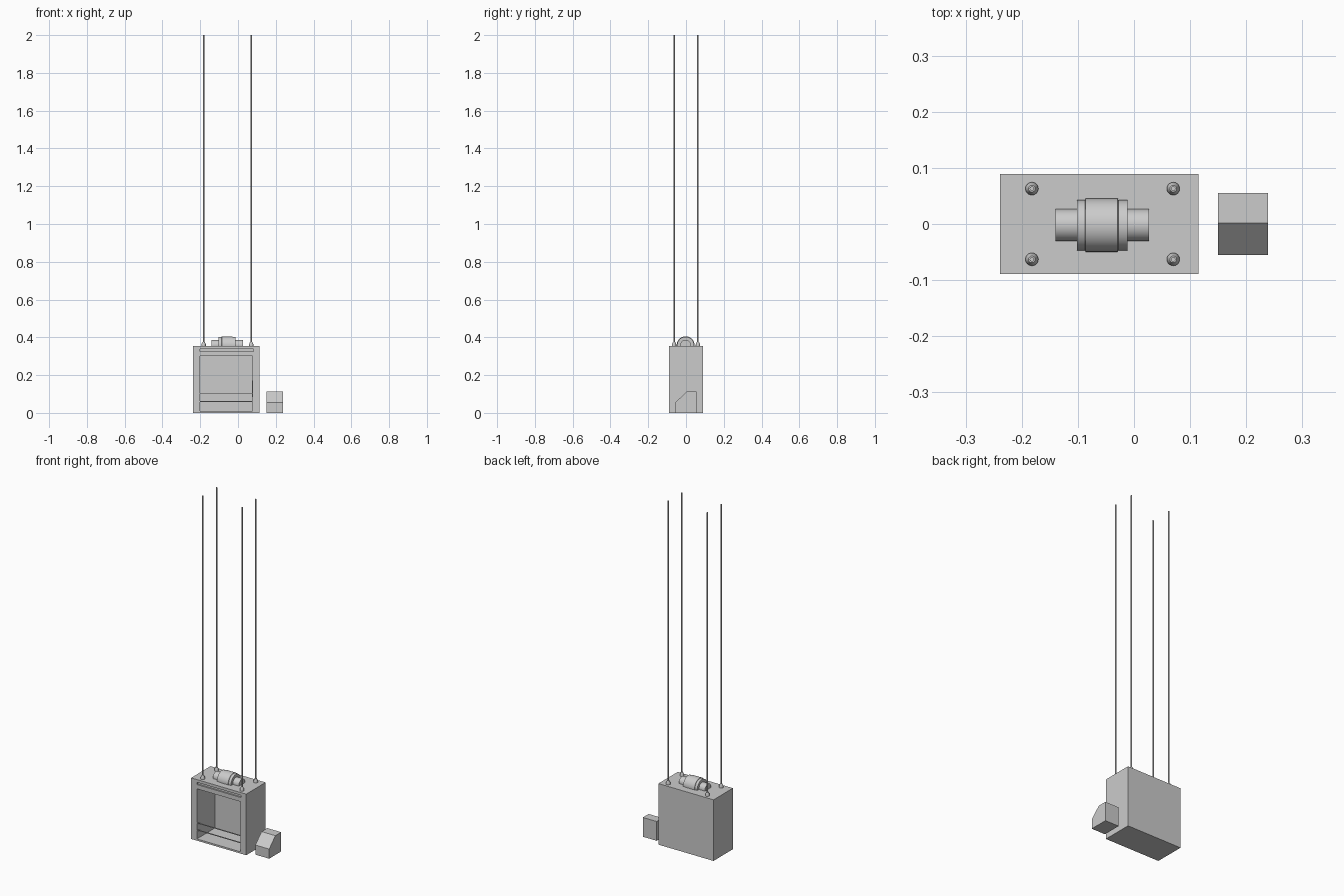
import bpy, bmesh, math
from mathutils import Matrix, Vector

if "Cube" in bpy.data.objects:
    bpy.data.objects.remove(bpy.data.objects["Cube"])


def finish(name, bm, smooth=False):
    bmesh.ops.recalc_face_normals(bm, faces=bm.faces)
    me = bpy.data.meshes.new(name)
    bm.to_mesh(me)
    bm.free()
    ob = bpy.data.objects.new(name, me)
    bpy.context.collection.objects.link(ob)
    if smooth:
        bpy.ops.object.select_all(action='DESELECT')
        bpy.context.view_layer.objects.active = ob
        ob.select_set(True)
        bpy.ops.object.shade_smooth_by_angle(angle=math.radians(35))
    return ob


def box(name, lo, hi):
    lo, hi = Vector(lo), Vector(hi)
    bm = bmesh.new()
    bmesh.ops.create_cube(bm, size=1, matrix=Matrix.Translation((lo + hi) / 2)
                          @ Matrix.Diagonal((*(hi - lo), 1)))
    return finish(name, bm)


def lathe(name, profile, origin, axis='Z', sides=32):
    """Revolve (radius, height) points round an axis through origin."""
    bm = bmesh.new()
    vs = [bm.verts.new((r, 0, h)) for r, h in profile]
    es = [bm.edges.new(p) for p in zip(vs, vs[1:])]
    bmesh.ops.spin(bm, geom=vs + es, cent=(0, 0, 0), axis=(0, 0, 1),
                   angle=math.tau, steps=sides, use_duplicate=False)
    bmesh.ops.remove_doubles(bm, verts=bm.verts, dist=1e-5)
    m = Matrix.Translation(origin)
    if axis == 'X':
        m = m @ Matrix.Rotation(math.pi / 2, 4, 'Y')
    bm.transform(m)
    return finish(name, bm, True)


def cut(target, lo, hi):
    cutter = box("cutter", lo, hi)
    cutter.hide_render = True
    bpy.ops.object.select_all(action='DESELECT')
    bpy.context.view_layer.objects.active = target
    target.select_set(True)
    mod = target.modifiers.new("cut", 'BOOLEAN')
    mod.object = cutter
    mod.operation = 'DIFFERENCE'
    mod.solver = 'EXACT'
    bpy.ops.object.modifier_apply(modifier=mod.name)
    bpy.data.objects.remove(cutter)


# Lift car: open front and a shallow slot above the opening
car = box("lift_car", (-0.239, -0.089, 0), (0.115, 0.089, 0.355))
cut(car, (-0.202, -0.12, 0.01), (0.078, 0.077, 0.301))
cut(car, (-0.202, -0.12, 0.326), (0.083, -0.081, 0.339))

# Safety bars across the opening
for i, z in enumerate((0.06, 0.101)):
    box(f"safety_bar_{i}", (-0.202, -0.086, z - 0.002), (0.078, -0.081, z + 0.002))

# Control plate on the inner right wall
box("control_plate", (0.074, -0.06, 0.085), (0.078, -0.02, 0.172))

# Motor on the roof, stepped along x
lathe("motor", [(0, -0.140), (0.0285, -0.140), (0.0285, -0.102),
                (0.045, -0.102), (0.045, -0.087), (0.0475, -0.086),
                (0.0475, -0.029), (0.045, -0.028), (0.045, -0.012),
                (0.0285, -0.012), (0.0285, 0.027), (0, 0.027)],
      (0, -0.002, 0.358), 'X', 48)

# Four hanging rods with tapered collars
for x in (-0.182, 0.070):
    for y in (-0.063, 0.063):
        lathe("collar", [(0, 0), (0.0115, 0), (0.0115, 0.009),
                         (0.006, 0.022), (0, 0.022)], (x, y, 0.354), sides=24)
        lathe("hanging_rod", [(0, 0), (0.004, 0), (0.004, 1.64), (0, 1.64)],
              (x, y, 0.36), sides=16)

# Control box with a sloped front
bm = bmesh.new()
side = [(-0.055, 0), (0.055, 0), (0.055, 0.112), (0.002, 0.112), (-0.055, 0.056)]
f = bm.faces.new([bm.verts.new((0.150, y, z)) for y, z in side])
ext = bmesh.ops.extrude_face_region(bm, geom=[f], use_keep_orig=True)
bmesh.ops.translate(bm, vec=(0.089, 0, 0),
                    verts=[v for v in ext["geom"] if isinstance(v, bmesh.types.BMVert)])
finish("control_box", bm)
